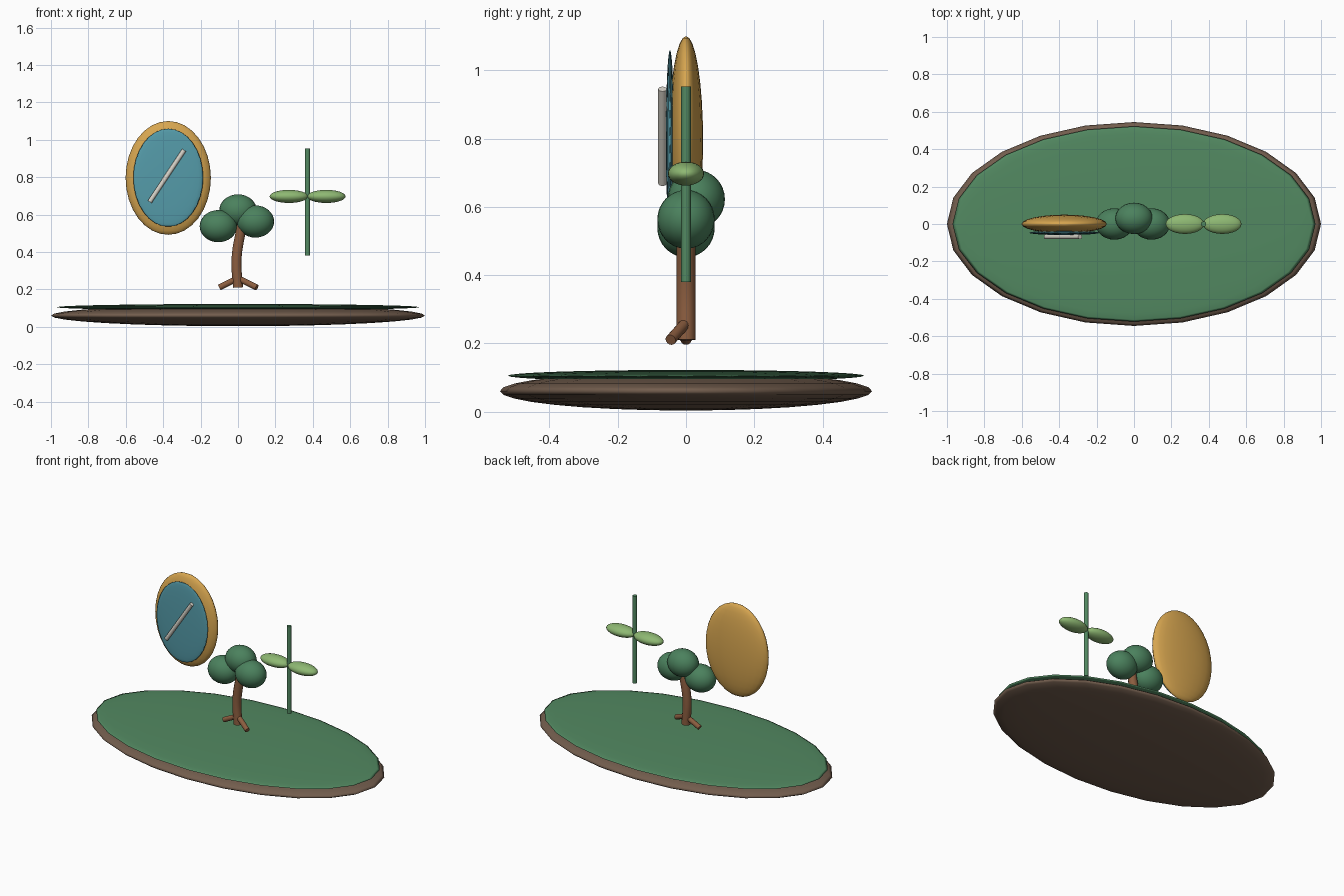
import bpy
from mathutils import Vector

if "Cube" in bpy.data.objects:
    bpy.data.objects.remove(bpy.data.objects["Cube"])


def material(name, rgb):
    m = bpy.data.materials.new(name)
    m.diffuse_color = (*rgb, 1)
    m.use_nodes = True
    m.node_tree.nodes["Principled BSDF"].inputs["Base Color"].default_value = m.diffuse_color
    return m


SOIL = material("soil", (0.17, 0.11, 0.075))
GRASS = material("grass", (0.085, 0.25, 0.12))
BARK = material("bark", (0.26, 0.11, 0.05))
CROWN = material("crown", (0.07, 0.22, 0.11))
GOLD = material("gold", (0.68, 0.38, 0.08))
GLASS = material("glass", (0.09, 0.33, 0.40))
PALE = material("pale", (0.68, 0.65, 0.58))
LEAF = material("leaf", (0.27, 0.48, 0.17))


def ellipsoid(name, centre, radii, mat):
    bpy.ops.mesh.primitive_uv_sphere_add(segments=24, ring_count=16, radius=1, location=centre)
    o = bpy.context.object
    o.name = name
    o.scale = radii
    bpy.ops.object.transform_apply(location=False, rotation=False, scale=True)
    bpy.ops.object.shade_smooth()
    o.data.materials.append(mat)
    return o


def rod(name, a, b, radius, mat):
    a, b = Vector(a), Vector(b)
    bpy.ops.mesh.primitive_cylinder_add(vertices=16, radius=radius, depth=(b - a).length,
                                        location=(a + b) / 2)
    o = bpy.context.object
    o.name = name
    o.rotation_euler = (b - a).to_track_quat('Z', 'Y').to_euler()
    bpy.ops.object.shade_smooth_by_angle()
    o.data.materials.append(mat)
    return o


# Ground island
ellipsoid("soil_base", (0, 0, 0.06), (1.0, 0.545, 0.057), SOIL)
ellipsoid("grass_top", (0, 0, 0.105), (0.97, 0.522, 0.017), GRASS)

# Gently bent trunk
curve = bpy.data.curves.new("trunk", 'CURVE')
curve.dimensions = '3D'
curve.bevel_depth = 0.028
curve.bevel_resolution = 3
curve.use_fill_caps = True
spline = curve.splines.new('BEZIER')
path = [(0, 0, 0.21), (-0.008, 0, 0.36), (0.02, 0, 0.54)]
spline.bezier_points.add(len(path) - 1)
for p, co in zip(spline.bezier_points, path):
    p.co = co
    p.handle_left_type = p.handle_right_type = 'AUTO'
curve.materials.append(BARK)
trunk = bpy.data.objects.new("trunk", curve)
bpy.context.collection.objects.link(trunk)

# Roots
rod("root_left", (0, 0, 0.26), (-0.10, 0.0, 0.21), 0.016, BARK)
rod("root_right", (0, 0, 0.26), (0.10, -0.045, 0.21), 0.016, BARK)

# Tree crown
for name, c in (("left", (-0.105, 0, 0.538)), ("top", (0, 0.03, 0.622)), ("right", (0.093, 0, 0.563))):
    ellipsoid("foliage_" + name, c, (0.1, 0.084, 0.086), CROWN)

# Mirror: frame, glass and reflection bar
ellipsoid("mirror_frame", (-0.373, 0, 0.796), (0.228, 0.05, 0.304), GOLD)
ellipsoid("mirror_glass", (-0.373, -0.047, 0.797), (0.187, 0.012, 0.262), GLASS)
rod("mirror_glint", (-0.472, -0.069, 0.668), (-0.288, -0.069, 0.945), 0.0125, PALE)

# Sprout: stem and a pair of leaves
rod("sprout_stem", (0.372, 0, 0.38), (0.372, 0, 0.953), 0.014, GRASS)
for name, side in (("left", -1), ("right", 1)):
    ellipsoid("leaf_" + name, (0.372 + side * 0.1, 0, 0.697), (0.103, 0.053, 0.035), LEAF)
